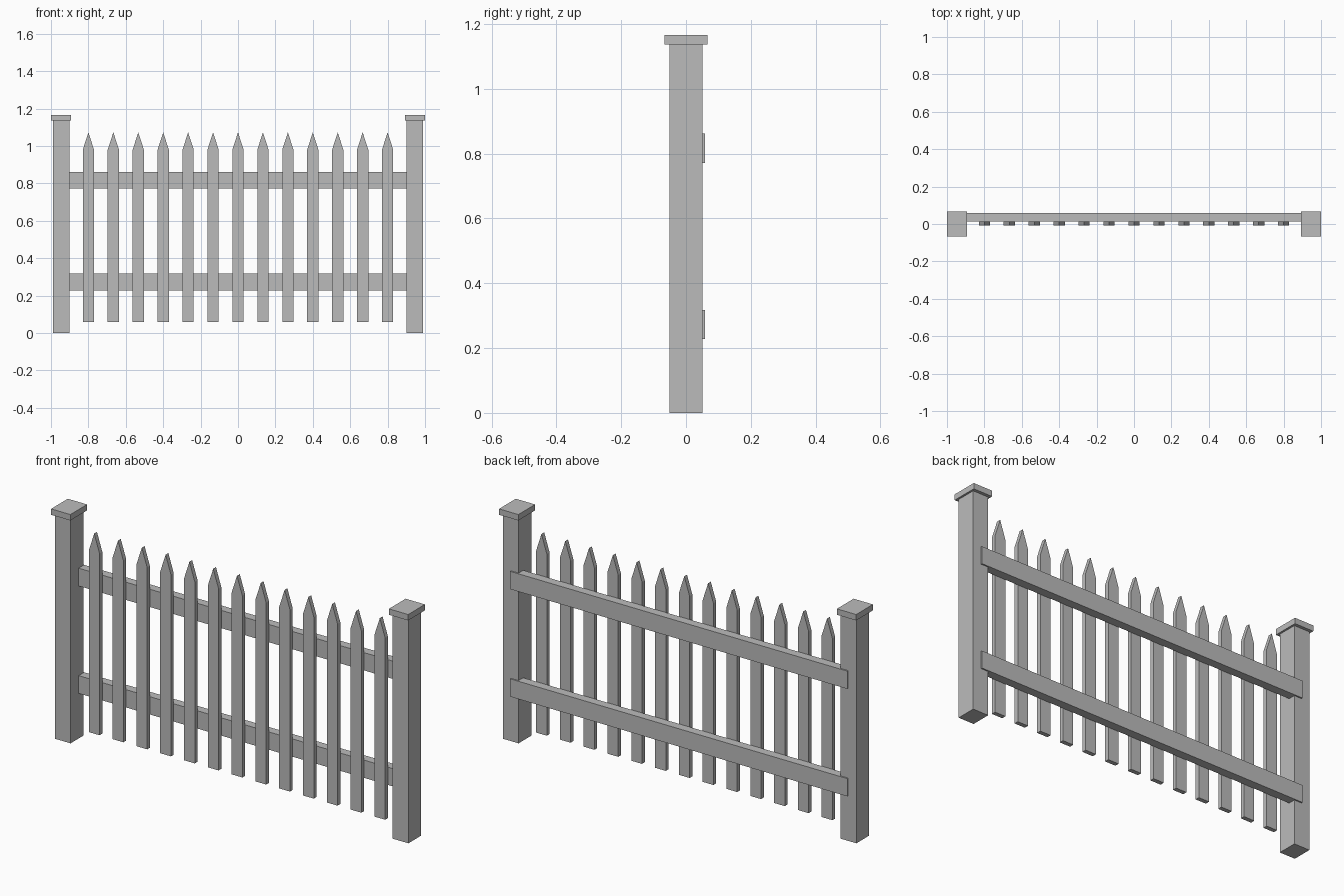
import bpy, bmesh

if "Cube" in bpy.data.objects:
    bpy.data.objects.remove(bpy.data.objects["Cube"])

grey = bpy.data.materials.new("plain grey")
grey.diffuse_color = (0.5, 0.5, 0.5, 1)
grey.use_nodes = True
grey.node_tree.nodes["Principled BSDF"].inputs["Base Color"].default_value = grey.diffuse_color


def prism(name, outline, y0, y1):
    """Extrude an x-z outline from y0 to y1."""
    bm = bmesh.new()
    face = bm.faces.new([bm.verts.new((x, y0, z)) for x, z in outline])
    ext = bmesh.ops.extrude_face_region(bm, geom=[face])["geom"]
    verts = [v for v in ext if isinstance(v, bmesh.types.BMVert)]
    bmesh.ops.translate(bm, verts=verts, vec=(0, y1 - y0, 0))
    bmesh.ops.recalc_face_normals(bm, faces=bm.faces)
    mesh = bpy.data.meshes.new(name)
    bm.to_mesh(mesh)
    bm.free()
    mesh.materials.append(grey)
    obj = bpy.data.objects.new(name, mesh)
    bpy.context.collection.objects.link(obj)
    return obj


def box(name, x0, x1, y0, y1, z0, z1):
    return prism(name, [(x0, z0), (x1, z0), (x1, z1), (x0, z1)], y0, y1)


# End posts with flat overhanging caps
for side, label in ((-1, "left"), (1, "right")):
    cx = side * 0.946
    box(label + "_post", cx - 0.044, cx + 0.044, -0.051, 0.051, 0, 1.137)
    box(label + "_post_cap", cx - 0.054, cx + 0.054, -0.067, 0.067, 1.137, 1.167)

# Horizontal rails, let into the posts and standing just proud at the back
for label, z in (("lower", 0.273), ("upper", 0.817)):
    box(label + "_rail", -0.944, 0.944, 0.014, 0.058, z - 0.045, z + 0.045)

# Pointed pickets in front of the rails
for i in range(13):
    x = (i - 6) * 0.1333
    w = 0.03
    outline = [(x - w, 0.06), (x + w, 0.06), (x + w, 0.98), (x, 1.073), (x - w, 0.98)]
    prism("picket_%d" % (i + 1), outline, -0.008, 0.014)
